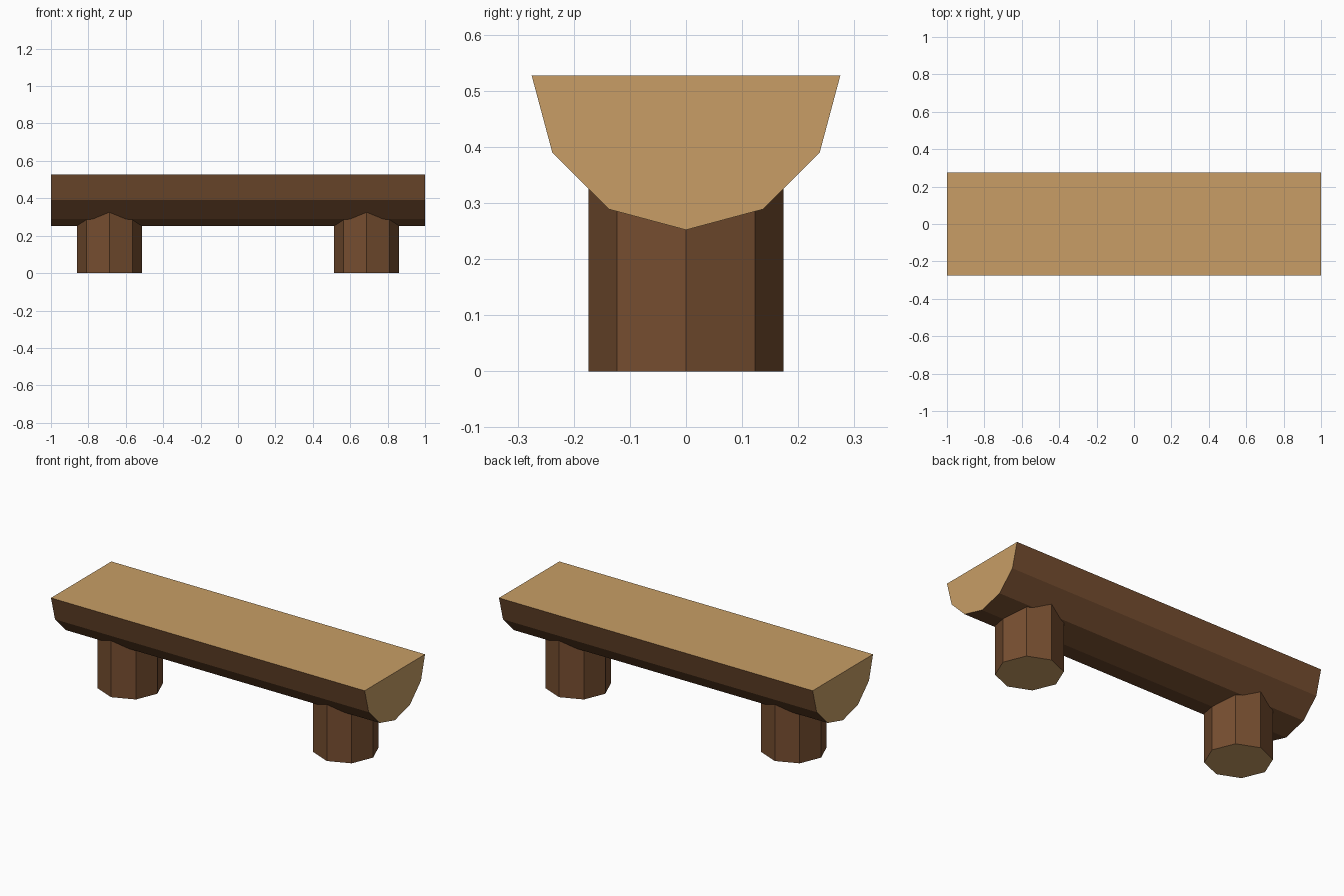
import bpy, bmesh, math

if "Cube" in bpy.data.objects:
    bpy.data.objects.remove(bpy.data.objects["Cube"])


def srgb(r, g, b):
    lin = lambda c: c / 12.92 if c <= 0.04045 else ((c + 0.055) / 1.055) ** 2.4
    return (lin(r / 255), lin(g / 255), lin(b / 255), 1)


def material(name, colour):
    m = bpy.data.materials.new(name)
    m.diffuse_color = colour
    m.use_nodes = True
    m.node_tree.nodes["Principled BSDF"].inputs["Base Color"].default_value = m.diffuse_color
    return m


BARK = material("bark brown", srgb(118, 78, 48))
CUT = material("cut wood tan", srgb(200, 158, 102))


def extrude_part(name, ring, offset, is_cut):
    """Extrude a flat ring of points; faces passing is_cut get the cut wood colour."""
    bm = bmesh.new()
    face = bm.faces.new([bm.verts.new(p) for p in ring])
    new = bmesh.ops.extrude_face_region(bm, geom=[face], use_keep_orig=True)["geom"]
    bmesh.ops.translate(bm, vec=offset,
                        verts=[v for v in new if isinstance(v, bmesh.types.BMVert)])
    bmesh.ops.recalc_face_normals(bm, faces=bm.faces)
    bm.normal_update()
    for f in bm.faces:
        f.material_index = 1 if is_cut(f.normal) else 0
    me = bpy.data.meshes.new(name)
    bm.to_mesh(me)
    bm.free()
    me.materials.append(BARK)
    me.materials.append(CUT)
    ob = bpy.data.objects.new(name, me)
    bpy.context.collection.objects.link(ob)
    return ob


# Seat: lower half of a twelve-sided log, sawn flat on top and at both ends
R, TOP = 0.275, 0.527
half = [(-1, R * math.cos(a), TOP - R * math.sin(a))
        for a in (math.radians(30 * i) for i in range(7))]
extrude_part("seat", half, (2, 0, 0), lambda n: abs(n.x) > 0.9 or n.z > 0.9)

# Legs: two upright eight-sided stumps sunk into the underside of the seat
for side, x in (("left", -0.688), ("right", 0.688)):
    ring = [(x + 0.174 * math.cos(math.pi / 4 * i), 0.174 * math.sin(math.pi / 4 * i), 0)
            for i in range(8)]
    extrude_part(side + "_leg", ring, (0, 0, 0.36), lambda n: abs(n.z) > 0.9)
